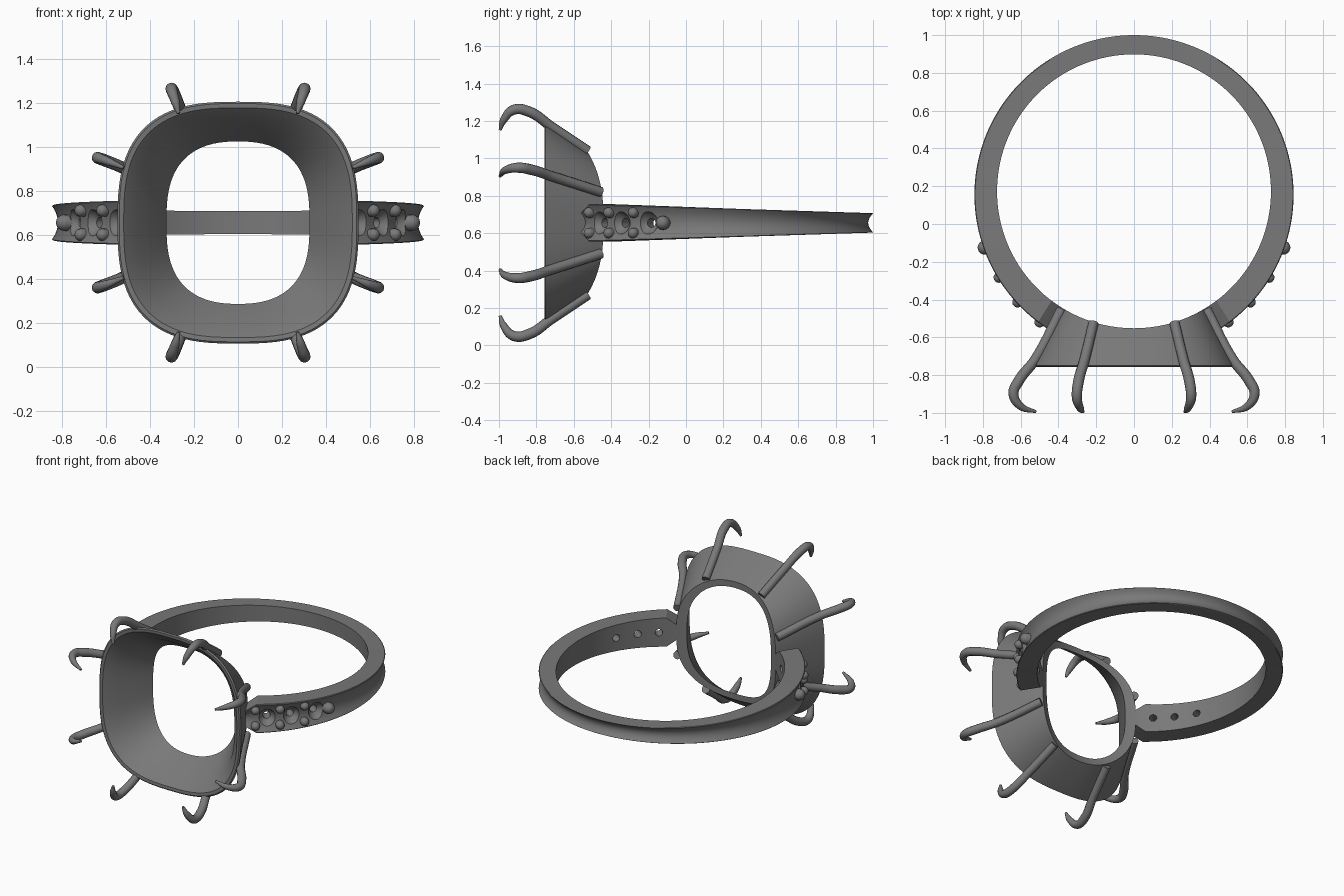
import bpy, bmesh
from math import sin, cos, pi, radians, copysign
from mathutils import Vector, Matrix

cube = bpy.data.objects.get("Cube")
if cube:
    bpy.data.objects.remove(cube)

MID = 0.655                                   # height of the ring's middle plane
INNER_C, INNER_R = 0.173, 0.725               # finger hole
OUTER_C, OUTER_R = 0.155, 0.845               # outside of band

metal = bpy.data.materials.new("dark grey metal")
metal.use_nodes = True
metal.diffuse_color = (0.19, 0.19, 0.19, 1)
metal.node_tree.nodes["Principled BSDF"].inputs["Base Color"].default_value = (0.19, 0.19, 0.19, 1)


def activate(obj):
    bpy.ops.object.select_all(action='DESELECT')
    obj.select_set(True)
    bpy.context.view_layer.objects.active = obj


def smooth(obj, angle=35):
    activate(obj)
    bpy.ops.object.shade_smooth_by_angle(angle=radians(angle))


def finish(bm, name):
    bmesh.ops.recalc_face_normals(bm, faces=bm.faces)
    mesh = bpy.data.meshes.new(name)
    bm.to_mesh(mesh)
    bm.free()
    obj = bpy.data.objects.new(name, mesh)
    bpy.context.collection.objects.link(obj)
    mesh.materials.append(metal)
    return obj


def skin(bm, rows, wrap):
    """Join rows of points into a tube; wrap closes it end to end, otherwise cap it."""
    rows = [[bm.verts.new(p) for p in row] for row in rows]
    n = len(rows[0])
    for i in range(len(rows) if wrap else len(rows) - 1):
        a, b = rows[i], rows[(i + 1) % len(rows)]
        for j in range(n):
            k = (j + 1) % n
            bm.faces.new((a[j], a[k], b[k], b[j]))
    if not wrap:
        bm.faces.new(rows[0])
        bm.faces.new(rows[-1])


def lathe(bm, profile, matrix, steps=24):
    """Turn a (radius, height) profile about local z."""
    skin(bm, [[matrix @ Vector((r * cos(2 * pi * j / steps), r * sin(2 * pi * j / steps), h))
               for j in range(steps)] for r, h in profile], False)


def on_band(degrees, side, dz=0):
    """Frame on the outside of the band, local z pointing outward."""
    a = radians(-degrees)
    out = Vector((side * cos(a), sin(a), 0))
    spot = Vector((0, OUTER_C, MID + dz)) + out * OUTER_R
    return Matrix.Translation(spot) @ out.to_track_quat('Z', 'Y').to_matrix().to_4x4()


def cut(obj, bm, name):
    cutter = finish(bm, name)
    cutter.hide_render = True
    mod = obj.modifiers.new(name, 'BOOLEAN')
    mod.operation = 'DIFFERENCE'
    mod.solver = 'EXACT'
    mod.object = cutter
    activate(obj)
    bpy.ops.object.modifier_apply(modifier=mod.name)
    bpy.data.objects.remove(cutter)


# Band: tapering open hoop with a hollowed outer face and chamfered ends
END, CHAMFER, STEPS, ARC = 59, 53, 150, 10


def band_row(deg):
    a = radians(deg)
    d = Vector((cos(a), sin(a), 0))
    inner = Vector((0, INNER_C, MID)) + d * INNER_R
    outer = Vector((0, OUTER_C, MID)) + d * OUTER_R
    half = 0.052 + 0.032 * (1 - outer.y)
    past = max(0, abs(deg - 90) - 90 - CHAMFER) / (END - CHAMFER)
    half += (0.045 - half) * past
    row = [inner + Vector((0, 0, -half)), outer + Vector((0, 0, -half)) - d * 0.004]
    for i in range(ARC + 1):
        t = -1 + 2 * i / ARC
        row.append(outer - d * 0.026 * (1 - t * t) + Vector((0, 0, t * half * 0.95)))
    return row + [outer + Vector((0, 0, half)) - d * 0.004, inner + Vector((0, 0, half))]


angles = [-END + (180 + 2 * END) * i / STEPS for i in range(STEPS + 1)]
angles = sorted(angles + [-CHAMFER, 180 + CHAMFER])
bm = bmesh.new()
skin(bm, [band_row(a) for a in angles], False)
band = finish(bm, "band")

# Stone seats drilled through both shoulders
bm = bmesh.new()
for side in (-1, 1):
    for deg in (25.5, 37.3, 48.3):
        lathe(bm, [(0.024, -0.2), (0.024, -0.055), (0.045, -0.04),
                   (0.06, -0.015), (0.064, 0.06)], on_band(deg, side))
cut(band, bm, "seat_cutter")
smooth(band, 30)

# Beads along the shoulders: three pairs and one larger end bead per side
def bead(bm, radius, matrix):
    dome = [(radius * cos(t * pi / 12), radius * sin(t * pi / 12) - 0.006) for t in range(6)]
    lathe(bm, [(radius, -0.06)] + dome, matrix, 16)


for side, label in ((-1, "right"), (1, "left")):
    bm = bmesh.new()
    bead(bm, 0.037, on_band(19.5, side))
    for deg in (31.5, 42.7, 53.5):
        for dz in (-0.055, 0.055):
            bead(bm, 0.028, on_band(deg, side, dz))
    smooth(finish(bm, label + "_shoulder_beads"), 50)

# Stone cup: flared cushion-shaped collar, hollow, trimmed by the finger hole
def cushion(y, half_x, half_z, steps=96, power=2 / 2.8):
    row = []
    for i in range(steps):
        a = 2 * pi * i / steps
        c, s = cos(a), sin(a)
        row.append((half_x * copysign(abs(c) ** power, c), y,
                    MID + half_z * copysign(abs(s) ** power, s)))
    return row


bm = bmesh.new()
skin(bm, [cushion(*ring) for ring in (
    (-0.40, 0.363, 0.305), (-0.735, 0.542, 0.542), (-0.75, 0.548, 0.55),
    (-0.757, 0.54, 0.542), (-0.755, 0.52, 0.522), (-0.69, 0.455, 0.46),
    (-0.40, 0.28, 0.27))], True)
cup = finish(bm, "stone_cup")
bm = bmesh.new()
lathe(bm, [(INNER_R, -0.2), (INNER_R, 1.5)], Matrix.Translation((0, INNER_C, 0)), 160)
cut(cup, bm, "finger_cutter")
smooth(cup, 30)

# Claws: eight tapered hooks running up the cup and curling over the rim
PATHS = {
    "upright": ((0.215, -0.525, 0.385), (0.262, -0.72, 0.515), (0.295, -0.84, 0.595),
                (0.302, -0.92, 0.605), (0.285, -0.975, 0.55), (0.27, -0.994, 0.497)),
    "side": ((0.385, -0.455, 0.165), (0.525, -0.72, 0.25), (0.61, -0.83, 0.285),
             (0.638, -0.9, 0.295), (0.6, -0.965, 0.282), (0.52, -0.994, 0.25)),
}
RADII = (1, 1, 1.05, 1, 0.75, 0.3)


def claw(name, points):
    curve = bpy.data.curves.new(name, 'CURVE')
    curve.dimensions = '3D'
    curve.bevel_depth = 0.027
    curve.bevel_resolution = 4
    curve.resolution_u = 8
    curve.use_fill_caps = True
    spline = curve.splines.new('BEZIER')
    spline.bezier_points.add(len(points) - 1)
    for bp, co, radius in zip(spline.bezier_points, points, RADII):
        bp.co = co
        bp.radius = radius
        bp.handle_left_type = bp.handle_right_type = 'AUTO'
    curve.materials.append(metal)
    obj = bpy.data.objects.new(name, curve)
    bpy.context.collection.objects.link(obj)
    activate(obj)
    bpy.ops.object.convert(target='MESH')
    smooth(bpy.context.object, 50)


for kind, path in PATHS.items():
    for sx, side in ((-1, "right"), (1, "left")):
        for sz, level in ((-1, "lower"), (1, "upper")):
            claw(f"{level}_{side}_{kind}_claw",
                 [(sx * x, y, MID + sz * z) for x, y, z in path])
